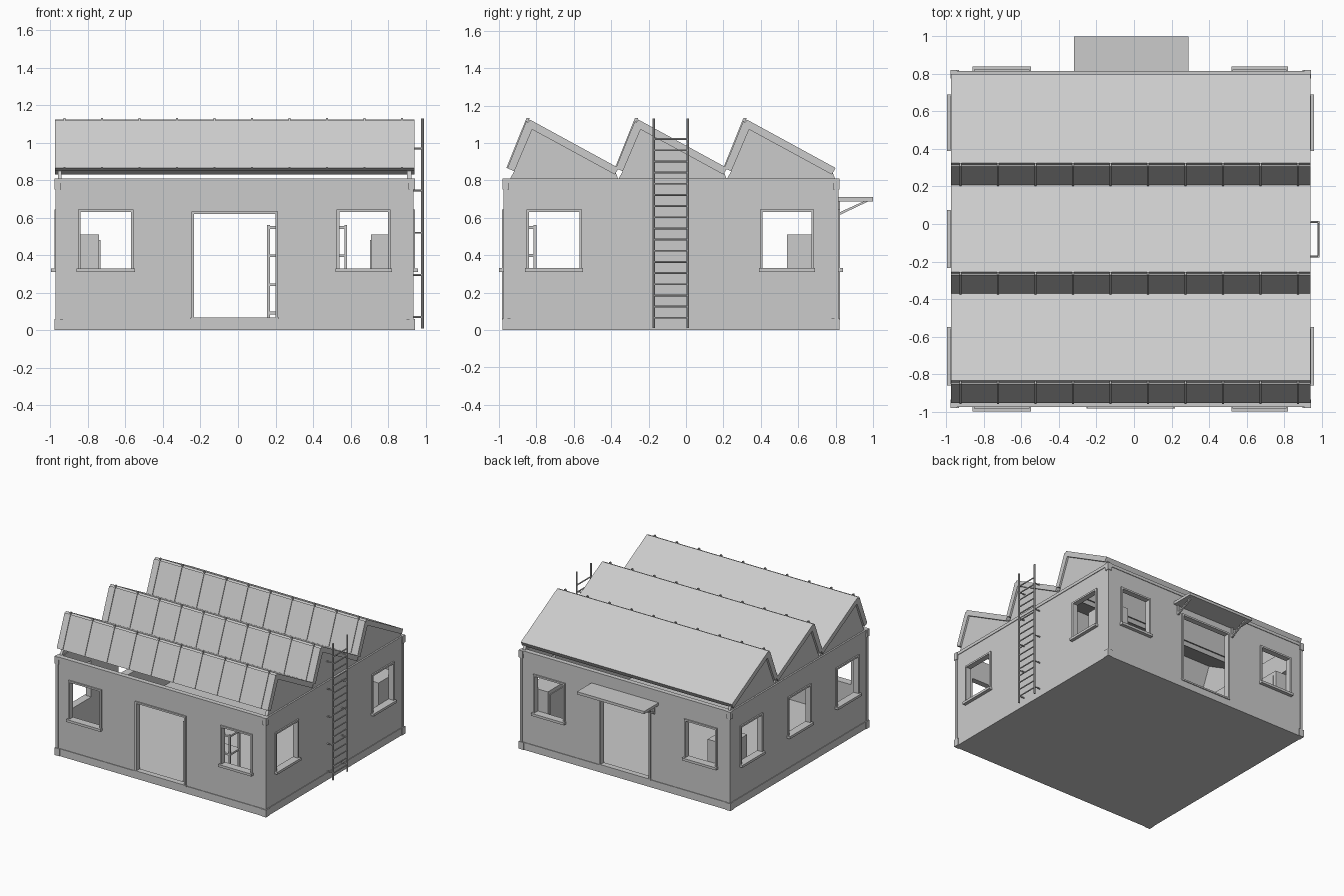
import bpy, bmesh, math
from mathutils import Vector

cube = bpy.data.objects.get("Cube")
if cube:
    bpy.data.objects.remove(cube, do_unlink=True)

grey = bpy.data.materials.new("plain_grey")
grey.use_nodes = True
GREY = (0.6, 0.6, 0.6, 1)
grey.diffuse_color = GREY
grey.node_tree.nodes["Principled BSDF"].inputs["Base Color"].default_value = GREY


def finish(name, bm):
    bmesh.ops.recalc_face_normals(bm, faces=bm.faces)
    mesh = bpy.data.meshes.new(name)
    bm.to_mesh(mesh)
    bm.free()
    mesh.materials.append(grey)
    obj = bpy.data.objects.new(name, mesh)
    bpy.context.scene.collection.objects.link(obj)
    return obj


def add_box(bm, x0, x1, y0, y1, z0, z1):
    verts = bmesh.ops.create_cube(bm, size=1)["verts"]
    for v in verts:
        v.co = Vector(((x0 + x1) / 2 + v.co.x * (x1 - x0),
                       (y0 + y1) / 2 + v.co.y * (y1 - y0),
                       (z0 + z1) / 2 + v.co.z * (z1 - z0)))


def boxes(name, items):
    bm = bmesh.new()
    for item in items:
        add_box(bm, *item)
    return finish(name, bm)


def add_prism(bm, profile, x0, x1):
    """Extrude a (y, z) outline along x."""
    face = bm.faces.new([bm.verts.new((x0, y, z)) for y, z in profile])
    out = bmesh.ops.extrude_face_region(bm, geom=[face])["geom"]
    for v in out:
        if isinstance(v, bmesh.types.BMVert):
            v.co.x = x1


def add_rod(bm, a, b, r, sides=8):
    a, b = Vector(a), Vector(b)
    verts = bmesh.ops.create_cone(bm, cap_ends=True, segments=sides, radius1=r,
                                  radius2=r, depth=(b - a).length)["verts"]
    turn = (b - a).to_track_quat("Z", "Y")
    for v in verts:
        v.co = turn @ v.co + (a + b) / 2


# Main dimensions
X0, X1, Y0, Y1 = -0.968, 0.933, -0.972, 0.812
TOP, T, FLOOR = 0.81, 0.035, 0.06
SILL, HEAD = 0.33, 0.63
DOOR = (-0.235, 0.2, 0.066, 0.62)
front_windows = [(-0.84, -0.57), (0.54, 0.8)]
left_windows = [(-0.84, -0.57), (0.41, 0.67)]
right_windows = left_windows + [(-0.215, 0.055)]

# Hollow walls with cut openings
walls = boxes("walls", [(X0, X1, Y0, Y1, 0, TOP)])
cuts = [(X0 + T, X1 - T, Y0 + T, Y1 - T, FLOOR, 2)]
for x0, x1 in front_windows:
    cuts += [(x0, x1, Y0 - T, Y0 + 2 * T, SILL, HEAD), (x0, x1, Y1 - 2 * T, Y1 + T, SILL, HEAD)]
for wall_x, spans in ((X1, left_windows), (X0, right_windows)):
    cuts += [(wall_x - 2 * T, wall_x + 2 * T, y0, y1, SILL, HEAD) for y0, y1 in spans]
for wall_y in (Y0, Y1):
    cuts.append((DOOR[0], DOOR[1], wall_y - 2 * T, wall_y + 2 * T, DOOR[2], DOOR[3]))
for c in cuts:
    cutter = boxes("opening_cutter", [c])
    cutter.hide_render = True
    mod = walls.modifiers.new("opening", "BOOLEAN")
    mod.operation, mod.solver, mod.object = "DIFFERENCE", "EXACT", cutter
    bpy.context.view_layer.objects.active = walls
    bpy.ops.object.modifier_apply(modifier=mod.name)
    bpy.data.objects.remove(cutter, do_unlink=True)

# Plinth strips along the wall foot and thin coping along the top
P = 0.005
boxes("plinth", [(X0, X1, Y0 - P, Y0, 0, 0.06), (X0, X1, Y1, Y1 + P, 0, 0.06),
                 (X0 - P, X0, Y0, Y1, 0, 0.06), (X1, X1 + P, Y0, Y1, 0, 0.06)])
boxes("coping", [(X0, X1, Y0 - P, Y0, 0.785, TOP), (X0, X1, Y1, Y1 + P, 0.785, TOP),
                 (X0 - P, X0, Y0, Y1, 0.785, TOP), (X1, X1 + P, Y0, Y1, 0.785, TOP)])

# Corner posts with foot and head blocks
posts = []
for cx, sx in ((X0, 1), (X1, -1)):
    for cy, sy in ((Y0, 1), (Y1, -1)):
        for out, w, z0, z1 in ((0.004, 0.018, 0, TOP), (0.01, 0.035, 0, 0.06), (0.01, 0.025, 0.75, TOP)):
            xs = sorted((cx - sx * out, cx + sx * w))
            ys = sorted((cy - sy * out, cy + sy * w))
            posts.append((*xs, *ys, z0, z1))
boxes("corner_posts", posts)


# Window and door surrounds, built against a wall facing along x or y
def on_wall(axis, at, side, a0, a1, z0, z1, out, inward=0.0):
    d0, d1 = sorted((at - side * inward, at + side * out))
    return (a0, a1, d0, d1, z0, z1) if axis == "y" else (d0, d1, a0, a1, z0, z1)


def surround(axis, at, side, a0, a1, z0, z1):
    w = 0.014
    return [on_wall(axis, at, side, a0 - w, a0, z0, z1 + w, 0.011),
            on_wall(axis, at, side, a1, a1 + w, z0, z1 + w, 0.011),
            on_wall(axis, at, side, a0, a1, z1, z1 + w, 0.011)]


frames, sills = [], []
for axis, at, side, spans in (("y", Y0, -1, front_windows), ("y", Y1, 1, front_windows),
                              ("x", X1, 1, left_windows), ("x", X0, -1, right_windows)):
    for a0, a1 in spans:
        frames += surround(axis, at, side, a0, a1, SILL, HEAD)
        sills.append(on_wall(axis, at, side, a0 - 0.02, a1 + 0.02, 0.31, SILL, 0.028, T))
boxes("window_frames", frames)
boxes("window_sills", sills)
door_frames = []
for at, side in ((Y0, -1), (Y1, 1)):
    door_frames += surround("y", at, side, *DOOR)
    door_frames.append(on_wall("y", at, side, DOOR[0] - 0.018, DOOR[1] + 0.018, 0.055, 0.068, 0.012, T))
boxes("door_frames", door_frames)

# Sawtooth roof: gable fill, sloping slab, steep glazing and its bars
RX0, RX1 = -0.977, 0.94
gables, slabs, glazing, bars = (bmesh.new() for _ in range(4))
for i in range(3):
    def at(points):
        return [(y + i * 0.58, z) for y, z in points]
    for x0, x1 in ((-0.96, -0.94), (0.9, 0.925)):
        add_prism(gables, at([(-0.945, TOP - 0.01), (-0.915, 0.855), (-0.825, 1.08),
                              (-0.375, 0.84), (-0.36, TOP - 0.01)]), x0, x1)
    add_prism(slabs, at([(-0.835, 1.125), (-0.36, 0.866), (-0.38, 0.831), (-0.856, 1.09)]), RX0, RX1)
    add_prism(glazing, at([(-0.955, 0.865), (-0.853, 1.118), (-0.82, 1.078), (-0.918, 0.848)]), RX0, RX1)
    for k in range(10):
        x = -0.925 + 0.2 * k
        add_prism(bars, at([(-0.96, 0.867), (-0.853, 1.133), (-0.836, 1.133), (-0.94, 0.86)]),
                  x - 0.005, x + 0.005)
finish("gable_walls", gables)
finish("roof_slabs", slabs)
finish("roof_glazing", glazing)
finish("glazing_bars", bars)

# Canopy over the back door
boxes("canopy", [(-0.32, 0.29, Y1, 1.0, 0.688, 0.71)])
bm = bmesh.new()
for x in (-0.28, 0.25):
    add_prism(bm, [(Y1, 0.61), (Y1, 0.625), (0.955, 0.69), (0.98, 0.69)], x - 0.007, x + 0.007)
    add_box(bm, x - 0.007, x + 0.007, Y1, Y1 + 0.012, 0.61, 0.69)
finish("canopy_struts", bm)

# Roof ladder on the left wall
bm = bmesh.new()
LX, rails = 0.984, (-0.173, 0.01)
for y in rails:
    add_rod(bm, (LX, y, 0.01), (LX, y, 1.13), 0.007)
    for k in range(5):
        z = 0.07 + 0.225 * k
        add_rod(bm, (0.92, y, z), (LX, y, z), 0.005)
for k in range(17):
    z = 0.065 + 0.0597 * k
    add_rod(bm, (LX, rails[0], z), (LX, rails[1], z), 0.005)
finish("ladder", bm)

# Indoor storage rack beside the front door
rack = [(x, x + 0.015, y, y + 0.015, FLOOR, 0.56) for x in (0.155, 0.567) for y in (-0.935, -0.815)]
rack += [(0.155, 0.582, -0.935, -0.8, z, z + 0.015) for z in (0.085, 0.235, 0.39, 0.54)]
boxes("storage_rack", rack)

# Indoor cabinets at the back corners with raised door panels
boxes("cabinets", [(X0 + T, -0.74, 0.54, Y1 - T, FLOOR, 0.51), (0.71, X1 - T, 0.54, Y1 - T, FLOOR, 0.51),
                   (-0.74, -0.734, 0.57, 0.75, 0.09, 0.48), (0.704, 0.71, 0.57, 0.75, 0.09, 0.48)])
